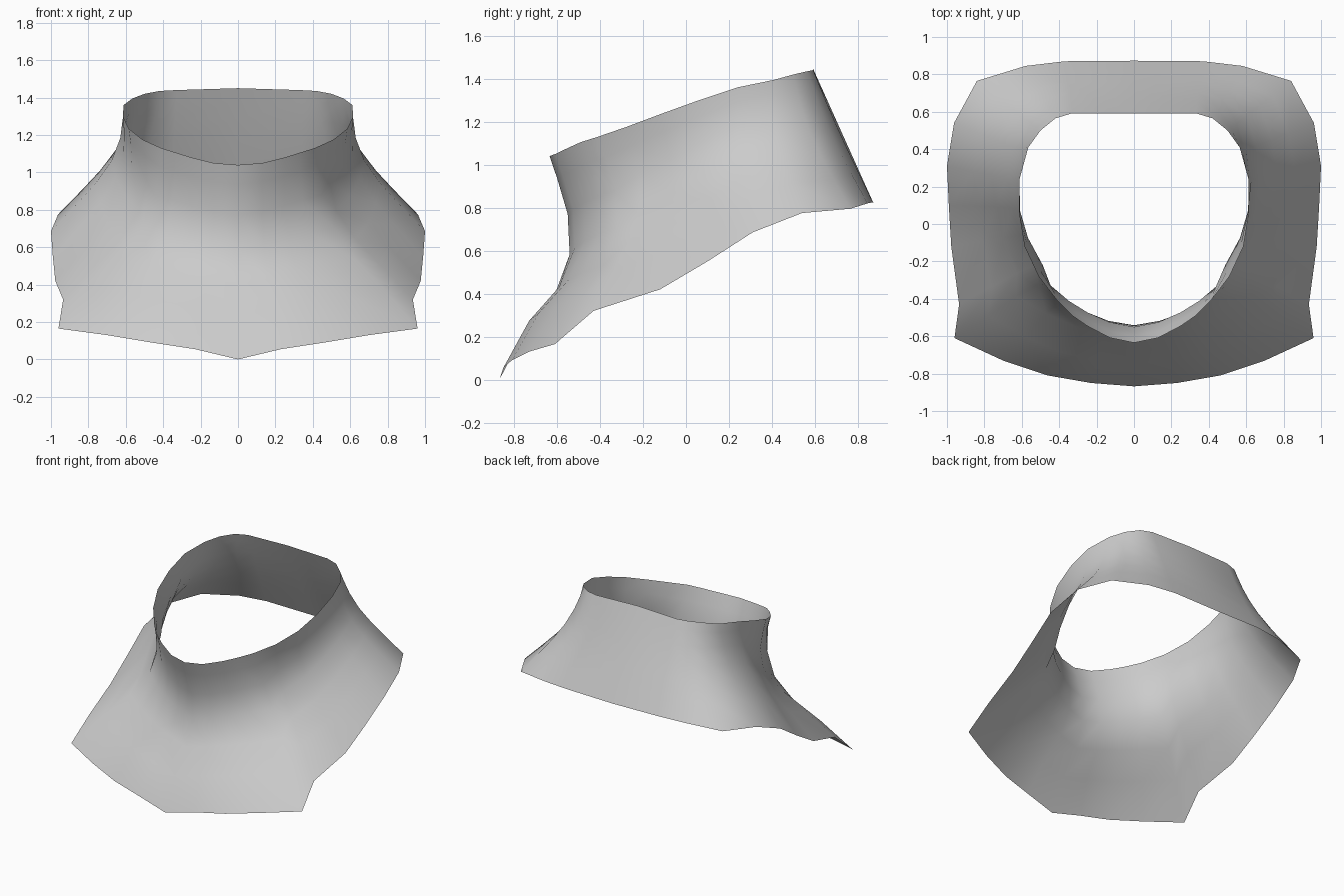
import bpy, bmesh
from mathutils import Vector

if "Cube" in bpy.data.objects:
    bpy.data.objects.remove(bpy.data.objects["Cube"])

# Half outlines of the hem and the neck rim, front centre to back centre
HEM = [(0, -.868, .0), (.23, -.85, .055), (.46, -.81, .09), (.70, -.73, .13),
       (.96, -.61, .165), (.935, -.43, .32), (.977, -.12, .42), (.99, .10, .55),
       (1.0, .31, .685), (.962, .54, .775), (.84, .765, .795), (.58, .845, .82),
       (.37, .87, .825), (0, .873, .82)]
RIM = [(0, -.635, 1.04), (.13, -.608, 1.05), (.25, -.545, 1.08), (.33, -.49, 1.105),
       (.41, -.41, 1.13), (.51, -.28, 1.175), (.585, -.12, 1.235), (.615, .06, 1.30),
       (.612, .24, 1.36), (.565, .41, 1.395), (.50, .50, 1.42), (.42, .565, 1.435),
       (.33, .592, 1.44), (0, .59, 1.45)]
# How far each column is drawn in towards the neck
PULL = [.196, .20, .205, .215, .225, .215, .165, .13, .11, .10, .06, .03, .01, 0]
# Height fractions from rim to hem, with front and side curve shapes
LEVELS = [0, .10, .26, .44, .62, .78, 1]
FRONT_SHAPE = [0, .30, .74, 1, .86, .34, 0]
SIDE_SHAPE = [0, .33, .78, 1, .85, .52, 0]


def column(i):
    rim, hem = Vector(RIM[i]), Vector(HEM[i])
    inward = Vector((-rim.x, .1 - rim.y, 0)).normalized()
    side = min(1, max(0, (i - 2) / 4))
    pts = []
    for t, f, s in zip(LEVELS, FRONT_SHAPE, SIDE_SHAPE):
        pts.append(rim.lerp(hem, t) + inward * PULL[i] * (f * (1 - side) + s * side))
    return pts


# Collar sheet: right half columns, then the mirrored left half
half = [column(i) for i in range(len(HEM))]
mirror = [[Vector((-p.x, p.y, p.z)) for p in c] for c in half[-2:0:-1]]
bm = bmesh.new()
grid = [[bm.verts.new(p) for p in c] for c in half + mirror]
for i, a in enumerate(grid):
    b = grid[(i + 1) % len(grid)]
    for j in range(len(LEVELS) - 1):
        bm.faces.new((a[j], a[j + 1], b[j + 1], b[j])).smooth = True
mesh = bpy.data.meshes.new("collar")
bm.to_mesh(mesh)
bm.free()
collar = bpy.data.objects.new("collar", mesh)
bpy.context.collection.objects.link(collar)

# Plain grey cloth
cloth = bpy.data.materials.new("light grey cloth")
cloth.diffuse_color = (.6, .6, .6, 1)
cloth.use_nodes = True
cloth.node_tree.nodes["Principled BSDF"].inputs["Base Color"].default_value = cloth.diffuse_color
mesh.materials.append(cloth)
